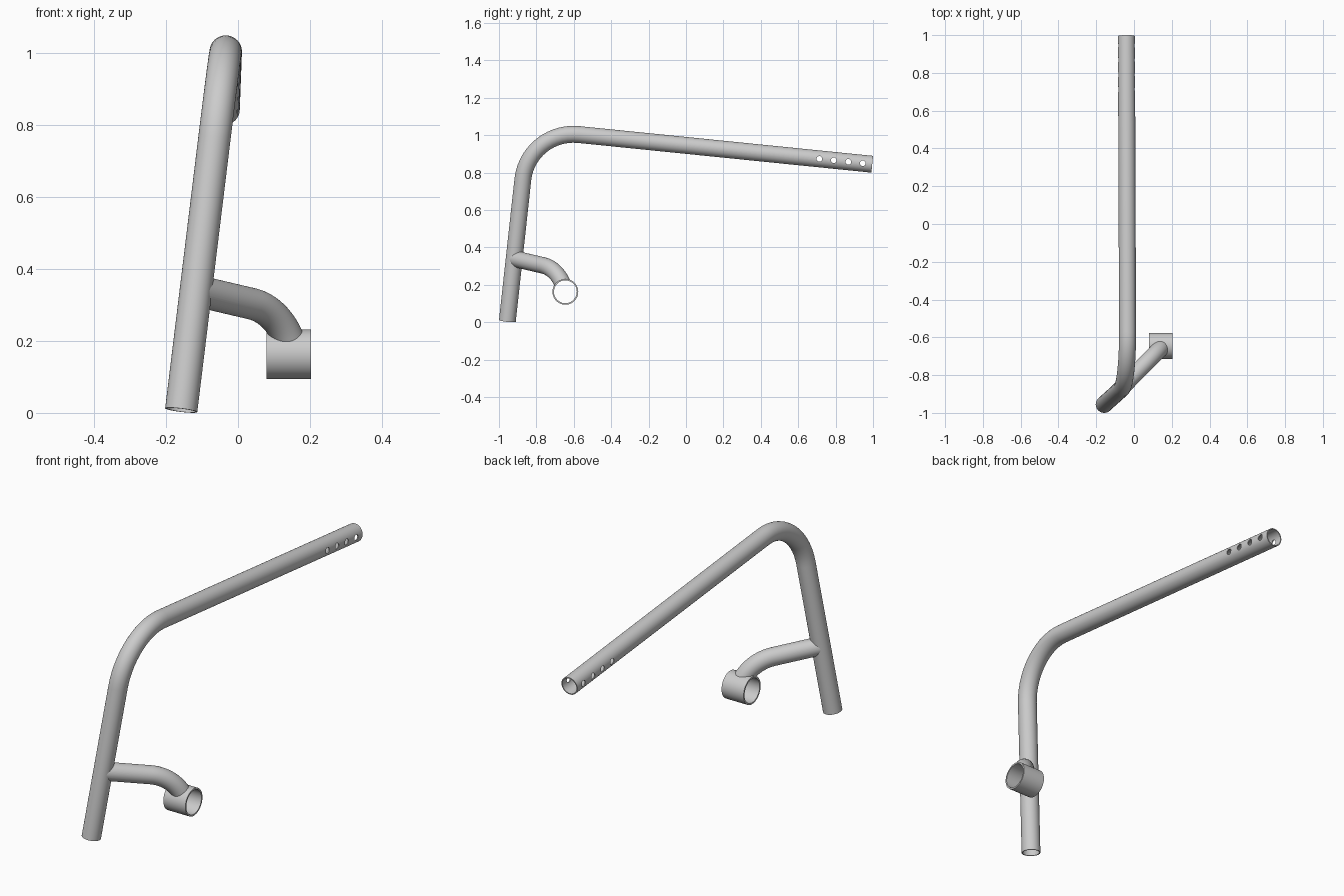
import bpy, bmesh, math
from mathutils import Vector

if "Cube" in bpy.data.objects:
    bpy.data.objects.remove(bpy.data.objects["Cube"])

SIDES = 48


def bent_path(a, corner, b, t, steps=12):
    """Straight - circular bend - straight; t is the tangent length at the corner."""
    a, c, b = Vector(a), Vector(corner), Vector(b)
    u, v = (a - c).normalized(), (b - c).normalized()
    half = u.angle(v) / 2
    r = t * math.tan(half)
    mid = (u + v).normalized()
    centre = c + mid * (t / math.cos(half))
    side = (v - u).normalized()
    sweep = math.pi / 2 - half
    pts = [a]
    for i in range(steps + 1):
        ang = -sweep + 2 * sweep * i / steps
        pts.append(centre + r * (side * math.sin(ang) - mid * math.cos(ang)))
    return pts + [b]


def tube(name, path, radius, wall=None):
    """Sweep a circle along a planar path; with a wall it is an open pipe."""
    pts = [Vector(p) for p in path]
    d0, d1 = (pts[1] - pts[0]).normalized(), (pts[-1] - pts[-2]).normalized()
    n = d0.cross(d1)
    n = n.normalized() if n.length > 1e-4 else d0.orthogonal().normalized()
    bm = bmesh.new()

    def rings(r):
        out = []
        for i, p in enumerate(pts):
            if i in (0, len(pts) - 1):
                t = d0 if i == 0 else d1
            else:
                t = ((p - pts[i - 1]).normalized() + (pts[i + 1] - p).normalized()).normalized()
            m = t.cross(n)
            angs = [2 * math.pi * k / SIDES for k in range(SIDES)]
            out.append([bm.verts.new(p + r * (n * math.cos(a) + m * math.sin(a))) for a in angs])
        return out

    loops = rings(radius)
    if wall:
        loops += rings(radius - wall)[::-1]
        loops.append(loops[0])
    else:
        bm.faces.new(loops[0])
        bm.faces.new(loops[-1])
    for p, q in zip(loops, loops[1:]):
        for k in range(SIDES):
            j = (k + 1) % SIDES
            bm.faces.new((p[k], p[j], q[j], q[k]))
    bmesh.ops.recalc_face_normals(bm, faces=bm.faces)
    me = bpy.data.meshes.new(name)
    bm.to_mesh(me)
    bm.free()
    ob = bpy.data.objects.new(name, me)
    bpy.context.collection.objects.link(ob)
    return ob


def activate(ob):
    bpy.ops.object.select_all(action='DESELECT')
    ob.select_set(True)
    bpy.context.view_layer.objects.active = ob


def cut(ob, cutter):
    cutter.hide_render = True
    mod = ob.modifiers.new("cut", 'BOOLEAN')
    mod.operation, mod.solver, mod.object = 'DIFFERENCE', 'EXACT', cutter
    activate(ob)
    bpy.ops.object.modifier_apply(modifier=mod.name)
    bpy.data.objects.remove(cutter)


# main bent pipe
foot, end = Vector((-0.158, -0.955, 0.0075)), Vector((-0.04, 0.9955, 0.845))
corner = Vector((-0.033, -0.843, 1.031))
main_path = bent_path(foot, corner, end, 0.27, 14)
main = tube("main_pipe", main_path, 0.045, 0.005)

# row of adjustment holes through both walls
for y in (0.713, 0.79, 0.868, 0.945):
    f = (y - corner.y) / (end.y - corner.y)
    z = corner.z + f * (end.z - corner.z)
    cut(main, tube("hole_cutter", [(-0.2, y, z), (0.2, y, z)], 0.015))

# pivot sleeve
sy, sz = -0.645, 0.163
sleeve = tube("pivot_sleeve", [(0.079, sy, sz), (0.203, sy, sz)], 0.069, 0.008)

# curved branch, trimmed to the main pipe and the sleeve
start = foot.lerp(corner, 0.325)
branch = tube("branch_pipe", bent_path(start, (0.105, -0.695, 0.288), (0.158, -0.642, 0.165), 0.095), 0.044, 0.005)
cut(branch, tube("main_cutter", main_path, 0.0435))
cut(branch, tube("sleeve_cutter", [(-0.05, sy, sz), (0.35, sy, sz)], 0.066))

for ob in (main, sleeve, branch):
    activate(ob)
    bpy.ops.object.shade_smooth_by_angle(angle=math.radians(35))
